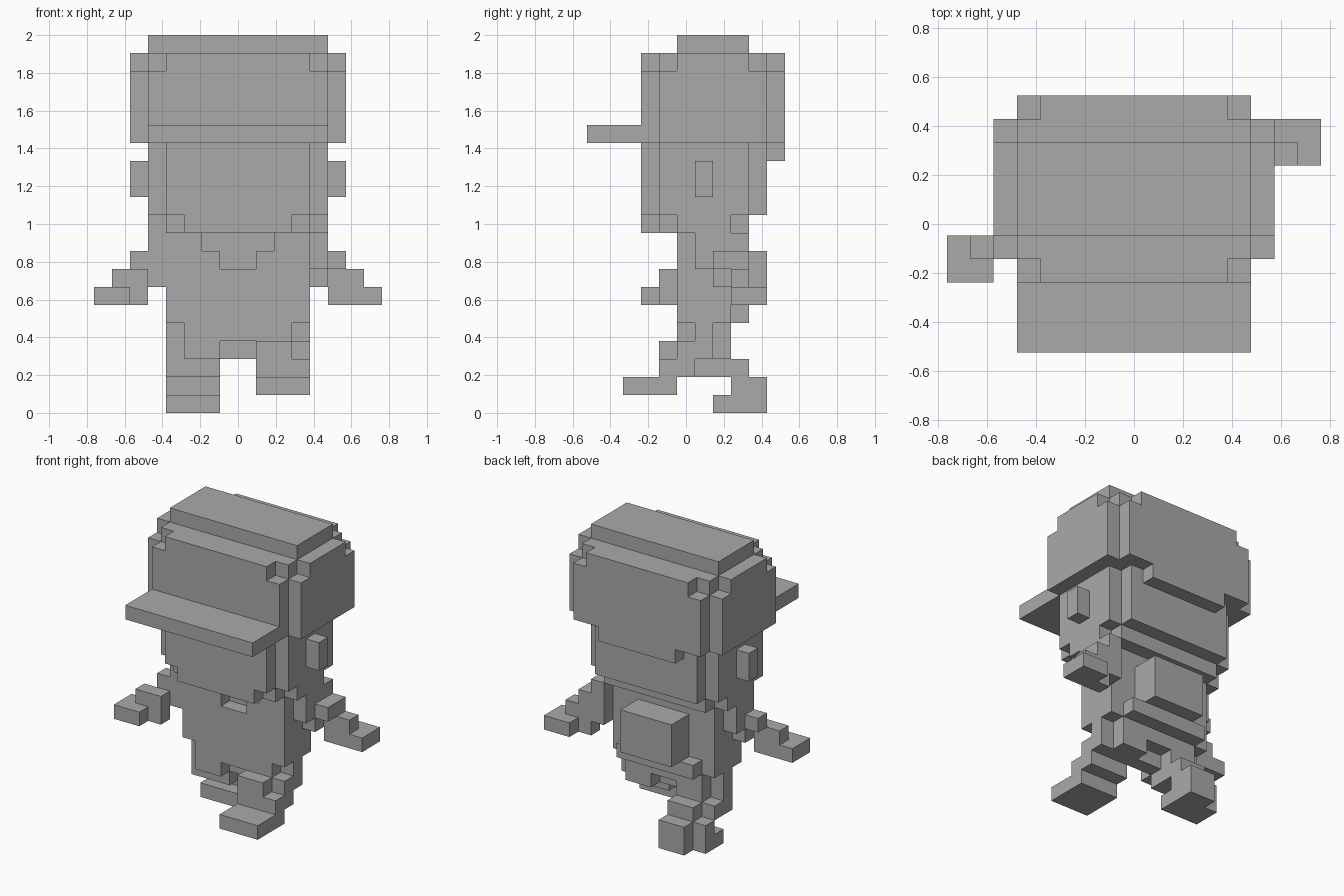
import bpy
import bmesh
import math
from itertools import product
from mathutils import Vector

UNIT = 2 / 21                 # edge of one building cube
ORIGIN = Vector((0, 5.5, 0))  # grid point that sits on the world origin

default_cube = bpy.data.objects.get("Cube")
if default_cube:
    bpy.data.objects.remove(default_cube, do_unlink=True)

grey = bpy.data.materials.new("plain grey")
grey.use_nodes = True
colour = (0.4, 0.4, 0.4, 1)
grey.diffuse_color = colour
grey.node_tree.nodes["Principled BSDF"].inputs["Base Color"].default_value = colour


def box(x, y, z):
    """Set of grid cells filling three (start, end) ranges."""
    return set(product(range(*x), range(*y), range(*z)))


def slab(half_width, y, z):
    """Block of cells centred on the body's middle plane."""
    return box((-half_width, half_width), y, z)


def swing(cells):
    """The same limb on the other side, swung the opposite way."""
    return {(-x - 1, 12 - y, z) for x, y, z in cells}


def build(name, cells):
    """Skin the outside of a set of cells and merge the flat regions."""
    bm = bmesh.new()
    corners = {}

    def corner(point):
        key = tuple(point)
        if key not in corners:
            corners[key] = bm.verts.new((Vector(key) - ORIGIN) * UNIT)
        return corners[key]

    for cell in sorted(cells):
        for axis, side in product(range(3), range(2)):
            neighbour = list(cell)
            neighbour[axis] += 2 * side - 1
            if tuple(neighbour) in cells:
                continue
            u, v = (axis + 1) % 3, (axis + 2) % 3
            ring = []
            for du, dv in ((0, 0), (1, 0), (1, 1), (0, 1)):
                point = list(cell)
                point[axis] += side
                point[u] += du
                point[v] += dv
                ring.append(corner(point))
            bm.faces.new(ring if side else ring[::-1])
    bmesh.ops.dissolve_limit(bm, angle_limit=math.radians(1),
                             verts=bm.verts[:], edges=bm.edges[:])
    mesh = bpy.data.meshes.new(name)
    bm.to_mesh(mesh)
    bm.free()
    mesh.materials.append(grey)
    part = bpy.data.objects.new(name, mesh)
    bpy.context.scene.collection.objects.link(part)
    return part


# Cap: stepped crown, raised top, back flap and brim
crown = slab(5, (3, 11), (15, 19)) | slab(6, (4, 10), (15, 19))
shoulder_step = (slab(4, (3, 11), (19, 20)) | slab(5, (4, 10), (19, 20))
                 | slab(6, (5, 9), (19, 20)))
cap_top = slab(5, (5, 9), (20, 21))
cap_flap = slab(3, (10, 11), (14, 15))
build("cap", crown | shoulder_step | cap_top | cap_flap)
build("cap_brim", slab(5, (0, 3), (15, 16)))

# Head with a narrower chin layer
face = slab(4, (3, 10), (11, 15)) | slab(5, (4, 9), (11, 15))
chin = (slab(3, (3, 9), (10, 11)) | slab(4, (4, 9), (10, 11))
        | slab(5, (5, 8), (10, 11)))
build("head", face | chin)

# Ears
for name, start in (("left_ear", 5), ("right_ear", -6)):
    build(name, box((start, start + 1), (6, 7), (12, 14)))

# Torso with an open collar, a back hem and chamfered hips
chest = slab(4, (5, 8), (5, 10))
collar = slab(2, (5, 6), (9, 10)) | slab(1, (5, 6), (8, 9))
hem = slab(3, (8, 9), (5, 6))
hips = slab(3, (5, 8), (4, 5)) | slab(4, (6, 7), (4, 5))
crotch = slab(1, (6, 7), (3, 4))
build("torso", (chest - collar) | hem | hips | crotch)

# Backpack
build("backpack", slab(2, (8, 10), (6, 9)))

# Arms: stepped down to an L-shaped hand, one swung back and one forward
arm = (box((4, 5), (6, 8), (8, 10)) | box((4, 5), (7, 8), (7, 8))
       | box((5, 6), (7, 8), (8, 9)) | box((5, 7), (8, 9), (7, 8))
       | box((5, 6), (8, 9), (6, 7)) | box((6, 8), (8, 10), (6, 7)))
back_of_arm = (box((4, 5), (8, 9), (7, 10)) | box((5, 6), (8, 9), (8, 9)))
build("left_arm", arm | back_of_arm)
build("right_arm", swing(arm))

# Forward leg: thigh, shin and lifted foot
thigh = box((1, 3), (4, 8), (3, 4)) | box((3, 4), (5, 7), (3, 4))
shin = box((1, 4), (4, 6), (2, 3))
build("left_leg", thigh | shin)
build("left_foot", box((1, 4), (2, 5), (1, 2)))

# Rear leg: thigh, calf and a foot pushing off with the heel raised
thigh = box((-3, -1), (5, 8), (3, 4)) | box((-4, -3), (6, 7), (3, 4))
calf = box((-3, -1), (6, 9), (2, 3)) | box((-4, -3), (6, 8), (2, 3))
sole = box((-3, -1), (7, 10), (0, 1)) | box((-4, -3), (7, 9), (0, 1))
heel = box((-3, -1), (8, 10), (1, 2)) | box((-4, -3), (8, 9), (1, 2))
build("right_leg", thigh | calf)
build("right_foot", sole | heel)
